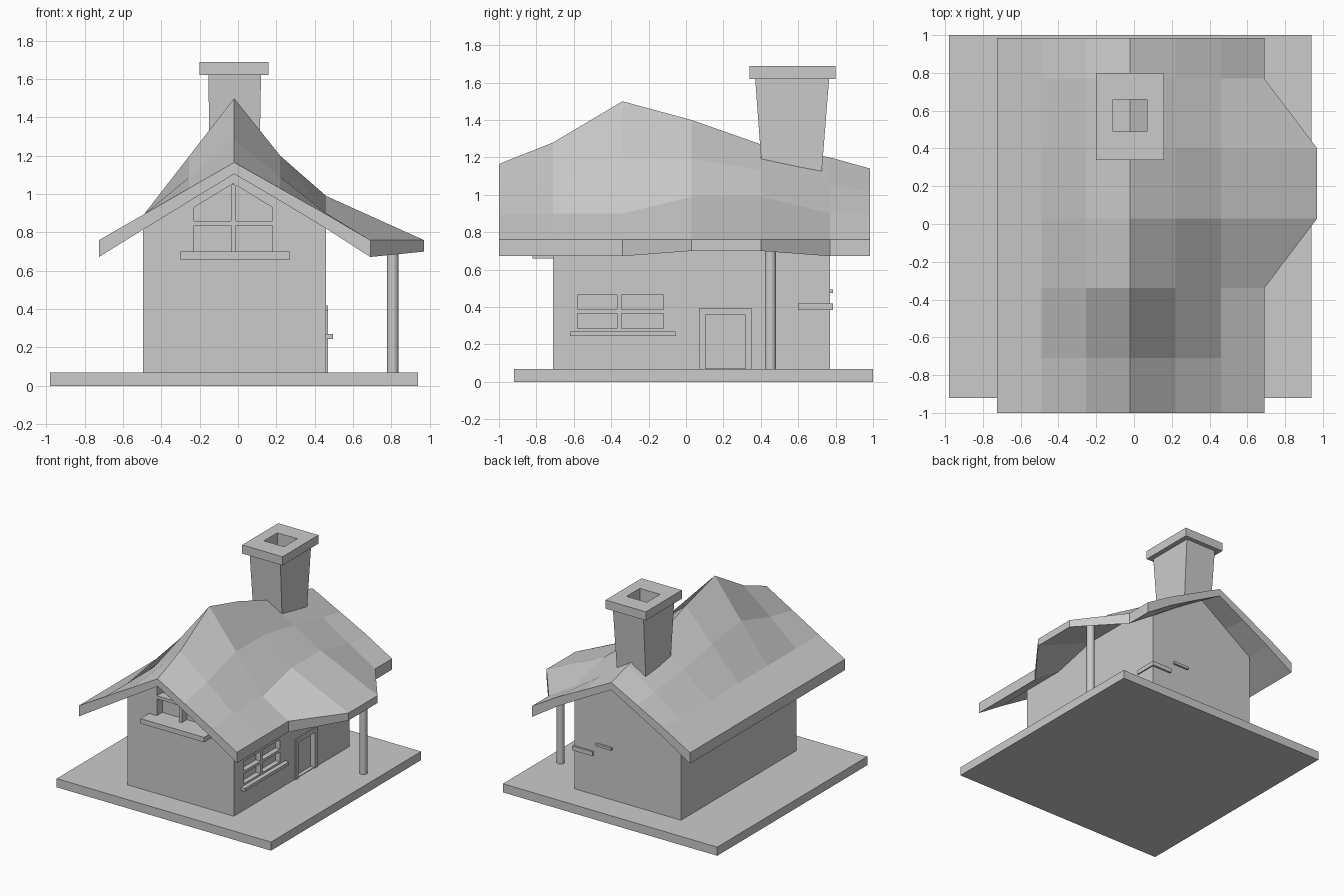
import bpy
import bmesh

if "Cube" in bpy.data.objects:
    bpy.data.objects.remove(bpy.data.objects["Cube"])


def make(name, bm):
    bmesh.ops.recalc_face_normals(bm, faces=bm.faces[:])
    me = bpy.data.meshes.new(name)
    bm.to_mesh(me)
    bm.free()
    ob = bpy.data.objects.new(name, me)
    bpy.context.collection.objects.link(ob)
    return ob


def add_loft(bm, sections, closed=False):
    """Skin equal-length point loops; cap the ends unless closed."""
    rings = [[bm.verts.new(p) for p in s] for s in sections]
    n = len(rings[0])
    pairs = list(zip(rings, rings[1:])) + ([(rings[-1], rings[0])] if closed else [])
    for a, b in pairs:
        for i in range(n):
            j = (i + 1) % n
            bm.faces.new((a[i], a[j], b[j], b[i]))
    if not closed:
        bm.faces.new(rings[0])
        bm.faces.new(rings[-1])


def rect(x0, x1, y0, y1, z):
    return [(x0, y0, z), (x1, y0, z), (x1, y1, z), (x0, y1, z)]


def boxes(name, *dims):
    bm = bmesh.new()
    for x0, x1, y0, y1, z0, z1 in dims:
        add_loft(bm, [rect(x0, x1, y0, y1, z0), rect(x0, x1, y0, y1, z1)])
    return make(name, bm)


boxes("base_slab", (-.98, .94, -.92, 1, 0, .07))

# Roof rows: y, ridge height, right wall-line height, right eave x, eave thickness
ROWS = [(-1, 1.165, .895, .69, .088), (-.71, 1.28, .9, .69, .088),
        (-.34, 1.5, .9, .69, .088), (.03, 1.4, .99, .97, .06),
        (.4, 1.27, .99, .97, .06), (.77, 1.2, .9, .69, .088),
        (.985, 1.14, .895, .69, .088)]


def roof_line(row):
    """Top points of the roof across x, with the matching underside."""
    y, ridge, side, eave, thick = row
    top = [(-.725, y, .76), (-.49, y, .895), (-.255, y, (ridge + .895) / 2), (-.02, y, ridge),
           (.22, y, (ridge + side) / 2), (.46, y, side), (eave, y, .76)]
    drops = [.088, .077, .068, .06, .065, .075, thick]
    under = [(x, yy, z - d) for (x, yy, z), d in zip(top, drops)]
    return top, under


bm = bmesh.new()
sections = []
for row in ROWS:
    top, under = roof_line(row)
    sections.append(top + under[::-1])
add_loft(bm, sections)
make("roof", bm)

# Walls follow the underside of the roof
bm = bmesh.new()
sections = []
for row in ROWS[1:-1]:
    y = row[0]
    under = roof_line(row)[1][1:-1]
    sections.append([(-.495, y, .07)] + [(x if x > -.4 else -.495, yy, z + .02) for x, yy, z in under]
                    + [(.46, y, .07)])
add_loft(bm, sections)
walls = make("walls", bm)

# Recesses for the gable window, side window panes and door
bm = bmesh.new()
gable = [(-.23, .70), (.18, .70), (.18, .93), (-.025, 1.055), (-.23, .93)]
add_loft(bm, [[(x, y, z) for x, z in gable] for y in (-.8, -.64)])
for y0, y1 in ((-.58, -.37), (-.345, -.12)):
    for z0, z1 in ((.285, .365), (.387, .465)):
        add_loft(bm, [rect(.42, .55, y0, y1, z0), rect(.42, .55, y0, y1, z1)])
add_loft(bm, [rect(.43, .55, .105, .315, .075), rect(.43, .55, .105, .315, .36)])
cutter = make("opening_cutter", bm)
cutter.hide_render = True
mod = walls.modifiers.new("openings", 'BOOLEAN')
mod.operation = 'DIFFERENCE'
mod.solver = 'EXACT'
mod.object = cutter
bpy.context.view_layer.objects.active = walls
bpy.ops.object.modifier_apply(modifier=mod.name)
bpy.data.objects.remove(cutter)

# Window bars and sills
boxes("gable_window_bars", (-.23, .18, -.708, -.63, .835, .86), (-.037, -.01, -.705, -.63, .7, 1.05))
boxes("gable_window_sill", (-.30, .27, -.82, -.70, .66, .70))
boxes("side_window_sill", (.45, .495, -.62, -.055, .245, .27))

# Door frame
boxes("door_frame", (.45, .47, .07, .105, .07, .36), (.45, .47, .315, .35, .07, .36),
      (.45, .47, .07, .35, .36, .395))

# Exposed stones at the back corner
boxes("corner_stone", (.45, .47, .6, .785, .385, .42), (.29, .45, .76, .785, .385, .42))
boxes("back_stone", (.12, .26, .76, .787, .475, .495))

# Porch post
bpy.ops.mesh.primitive_cylinder_add(vertices=16, radius=.03, depth=.69, location=(.807, .452, .415))
bpy.context.object.name = "porch_post"
bpy.ops.object.shade_smooth_by_angle()

# Chimney: one hollow tapered shaft with an overhanging cap
bm = bmesh.new()
add_loft(bm, [rect(-.11, .07, .49, .66, 1.05), rect(-.11, .07, .49, .66, 1.69),
              rect(-.2, .16, .34, .8, 1.69), rect(-.2, .16, .34, .8, 1.62),
              rect(-.155, .12, .37, .765, 1.62), rect(-.145, .11, .412, .72, 1.05)], closed=True)
make("chimney", bm)
